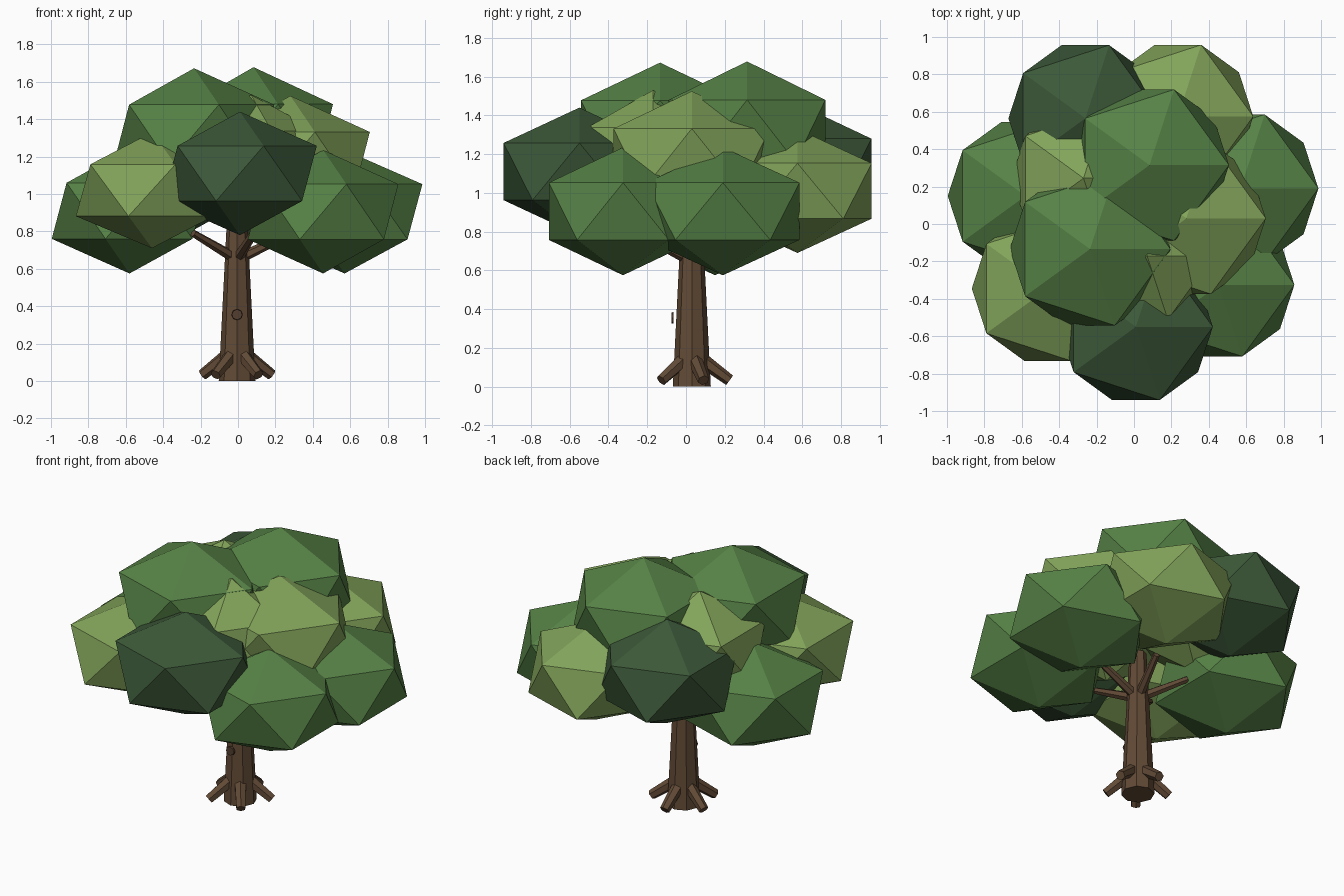
import bpy
from math import cos, sin, radians
from mathutils import Vector

cube = bpy.data.objects.get("Cube")
if cube:
    bpy.data.objects.remove(cube, do_unlink=True)


def material(name, rgb):
    mat = bpy.data.materials.new(name)
    mat.use_nodes = True
    color = (*rgb, 1)
    mat.diffuse_color = color
    bsdf = mat.node_tree.nodes["Principled BSDF"]
    bsdf.inputs["Base Color"].default_value = color
    bsdf.inputs["Roughness"].default_value = 0.9
    return mat


bark = material("bark_brown", (0.122, 0.069, 0.037))
knot_bark = material("dark_bark", (0.085, 0.047, 0.026))
dark = material("dark_leaf_green", (0.045, 0.098, 0.040))
mid = material("mid_leaf_green", (0.093, 0.223, 0.061))
light = material("light_leaf_green", (0.223, 0.367, 0.102))


def finish(name, mat):
    obj = bpy.context.object
    obj.name = name
    obj.data.materials.append(mat)
    return obj


def limb(name, start, end, r1, r2, sides, mat):
    """Tapered prism running from start to end."""
    start, end = Vector(start), Vector(end)
    axis = end - start
    bpy.ops.mesh.primitive_cone_add(vertices=sides, radius1=r1, radius2=r2,
                                    depth=axis.length, location=(start + end) / 2)
    obj = finish(name, mat)
    obj.rotation_euler = axis.to_track_quat('Z', 'Y').to_euler()
    return obj


def leaf_clump(name, center, radius, height, mat):
    """Flattened icosahedron."""
    bpy.ops.mesh.primitive_ico_sphere_add(subdivisions=1, radius=1, location=center)
    finish(name, mat).scale = (radius, radius, height)


# Trunk with a knot on the front
TRUNK = Vector((-0.005, 0.03, 0))
limb("trunk", TRUNK, TRUNK + Vector((0, 0, 0.95)), 0.098, 0.05, 8, bark)
knot = TRUNK + Vector((0, -0.094, 0.355))
limb("trunk_knot", knot, knot - Vector((0, 0.012, 0)), 0.03, 0.028, 8, knot_bark)


def radial(angle, reach, z):
    a = radians(angle)
    return TRUNK + Vector((reach * cos(a), reach * sin(a), z))


# Five roots and five branches around the trunk
for i in range(5):
    turn = i * 72
    limb(f"root_{i + 1}", radial(turn + 18, 0.05, 0.14),
         radial(turn + 18, 0.195, 0.033), 0.038, 0.03, 6, bark)
    limb(f"branch_{i + 1}", radial(turn, 0.02, 0.66),
         radial(turn, 0.29, 0.79), 0.03, 0.02, 6, bark)

# Foliage clumps: name, center, radius, half height, colour
clumps = [
    ("front_clump", (0.01, -0.55, 1.11), 0.46, 0.33, dark),
    ("back_clump", (-0.26, 0.565, 1.13), 0.46, 0.335, dark),
    ("top_right_clump", (-0.235, -0.134, 1.32), 0.48, 0.352, mid),
    ("top_left_clump", (0.083, 0.315, 1.32), 0.475, 0.358, mid),
    ("right_clump", (-0.58, 0.15, 0.91), 0.465, 0.335, mid),
    ("left_clump", (0.57, 0.19, 0.905), 0.465, 0.33, mid),
    ("left_front_clump", (0.455, -0.325, 0.905), 0.45, 0.33, mid),
    ("right_front_clump", (-0.46, -0.345, 1.02), 0.455, 0.31, light),
    ("back_left_clump", (0.235, 0.575, 1.01), 0.45, 0.32, light),
    ("inner_left_clump", (0.28, 0.03, 1.175), 0.475, 0.35, light),
    ("inner_right_clump", (-0.27, 0.245, 1.18), 0.43, 0.35, light),
    ("inner_front_clump", (0.07, -0.17, 1.18), 0.40, 0.35, light),
]
for clump in clumps:
    leaf_clump(*clump)
